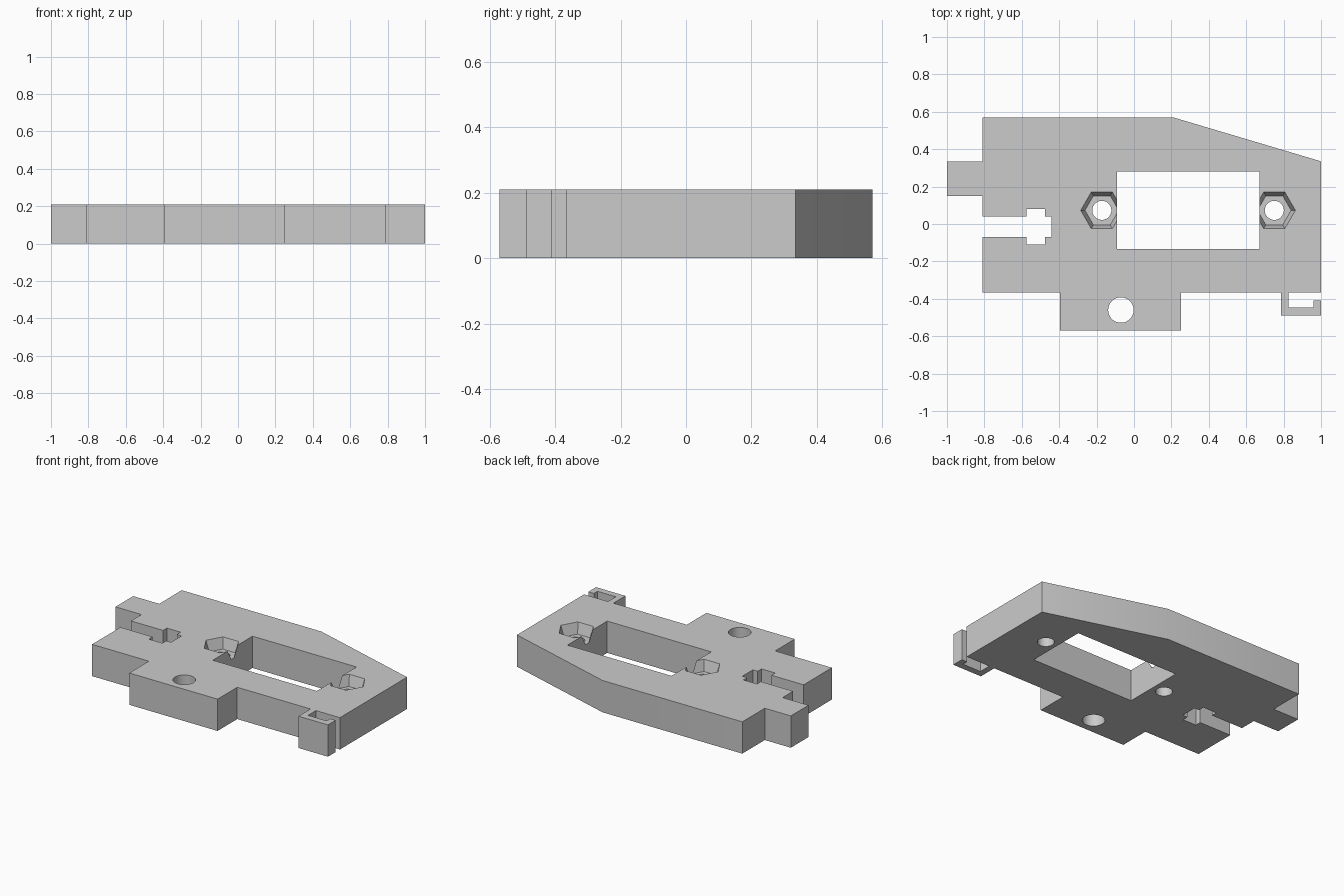
import bpy
import bmesh
from math import cos, sin, tau

cube = bpy.data.objects.get("Cube")
if cube:
    bpy.data.objects.remove(cube, do_unlink=True)

HEIGHT = 0.21
POCKET_DEPTH = 0.07

grey = bpy.data.materials.new("plain grey")
grey.use_nodes = True
colour = (0.6, 0.6, 0.6, 1)
grey.diffuse_color = colour
grey.node_tree.nodes["Principled BSDF"].inputs["Base Color"].default_value = colour


def loft(name, lower, upper, z0, z1):
    """Solid between two matching outlines."""
    bm = bmesh.new()
    a = [bm.verts.new((x, y, z0)) for x, y in lower]
    b = [bm.verts.new((x, y, z1)) for x, y in upper]
    bm.faces.new(a[::-1])
    bm.faces.new(b)
    for i in range(len(a)):
        j = (i + 1) % len(a)
        bm.faces.new((a[i], a[j], b[j], b[i]))
    bmesh.ops.recalc_face_normals(bm, faces=bm.faces[:])
    mesh = bpy.data.meshes.new(name)
    bm.to_mesh(mesh)
    bm.free()
    mesh.materials.append(grey)
    obj = bpy.data.objects.new(name, mesh)
    bpy.context.collection.objects.link(obj)
    return obj


def ring(x, y, radius, sides):
    return [(x + radius * cos(tau * i / sides), y + radius * sin(tau * i / sides))
            for i in range(sides)]


def through(name, outline):
    return loft(name, outline, outline, -0.1, HEIGHT + 0.1)


# Plate outline, anticlockwise from the upper left
outline = [
    (-0.81, 0.57), (-0.81, 0.335), (-1, 0.335), (-1, 0.15), (-0.81, 0.15),
    # stepped slot in the side
    (-0.81, 0.04), (-0.575, 0.04), (-0.575, 0.08), (-0.475, 0.08),
    (-0.475, 0.04), (-0.44, 0.04), (-0.44, -0.07), (-0.475, -0.07),
    (-0.475, -0.11), (-0.575, -0.11), (-0.575, -0.07), (-0.81, -0.07),
    # front tab
    (-0.81, -0.365), (-0.395, -0.365), (-0.395, -0.57), (0.25, -0.57),
    (0.25, -0.365),
    # small hook
    (0.785, -0.365), (0.785, -0.49), (1, -0.49), (1, -0.41), (0.96, -0.41),
    (0.96, -0.447), (0.825, -0.447), (0.825, -0.365),
    # side and sloping back corner
    (1, -0.365), (1, 0.335), (0.21, 0.57),
]
plate = loft("mounting_plate", outline, outline, 0, HEIGHT)

# Window and tab hole
cutters = [
    through("window_cutter", [(-0.09, -0.135), (0.67, -0.135), (0.67, 0.28), (-0.09, 0.28)]),
    through("tab_hole_cutter", ring(-0.07, -0.46, 0.068, 48)),
]

# Screw holes with tapered hexagonal nut pockets
for side, x in (("right", -0.172), ("left", 0.75)):
    y = 0.073
    cutters.append(through(side + "_screw_hole_cutter", ring(x, y, 0.051, 40)))
    # outline extended past the top along the same taper
    cutters.append(loft(side + "_nut_pocket_cutter", ring(x, y, 0.09, 6),
                        ring(x, y, 0.136, 6), HEIGHT - POCKET_DEPTH,
                        HEIGHT + POCKET_DEPTH))

bpy.context.view_layer.objects.active = plate
for cutter in cutters:
    mod = plate.modifiers.new(cutter.name, 'BOOLEAN')
    mod.operation = 'DIFFERENCE'
    mod.solver = 'EXACT'
    mod.object = cutter
    bpy.ops.object.modifier_apply(modifier=mod.name)
    bpy.data.objects.remove(cutter, do_unlink=True)

# Smooth hole walls, sharp edges elsewhere
bpy.ops.object.select_all(action='DESELECT')
plate.select_set(True)
bpy.ops.object.shade_smooth_by_angle(angle=0.5)
